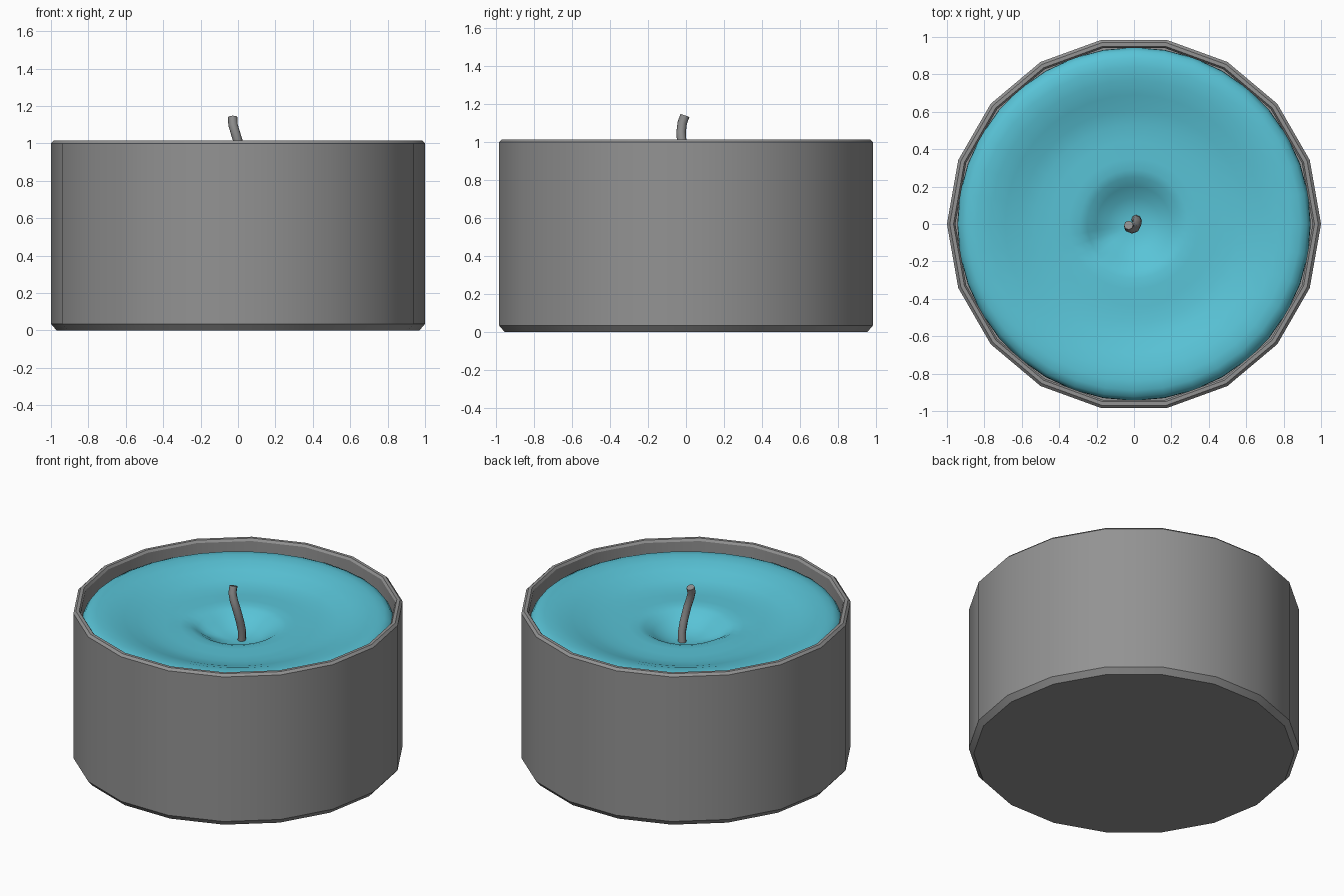
import bpy, bmesh, math
from mathutils import Vector

if "Cube" in bpy.data.objects:
    bpy.data.objects.remove(bpy.data.objects["Cube"])


def material(name, rgb):
    m = bpy.data.materials.new(name)
    m.diffuse_color = (*rgb, 1)
    m.use_nodes = True
    m.node_tree.nodes["Principled BSDF"].inputs["Base Color"].default_value = m.diffuse_color
    return m


def finish(name, bm, mat, angle):
    bmesh.ops.recalc_face_normals(bm, faces=bm.faces)
    me = bpy.data.meshes.new(name)
    bm.to_mesh(me)
    bm.free()
    ob = bpy.data.objects.new(name, me)
    bpy.context.collection.objects.link(ob)
    me.materials.append(mat)
    bpy.ops.object.select_all(action='DESELECT')
    ob.select_set(True)
    bpy.context.view_layer.objects.active = ob
    bpy.ops.object.shade_smooth_by_angle(angle=math.radians(angle))
    return ob


def skin(rings):
    # join rings of points into a closed skin with capped ends
    bm = bmesh.new()
    vs = [[bm.verts.new(p) for p in ring] for ring in rings]
    n = len(vs[0])
    for a, b in zip(vs, vs[1:]):
        for i in range(n):
            j = (i + 1) % n
            bm.faces.new((a[i], a[j], b[j], b[i]))
    bm.faces.new(vs[0])
    bm.faces.new(vs[-1])
    return bm


def lathe(profile, n, warp=lambda r, a: 0.0):
    rings = []
    for r, z in profile:
        angs = [2 * math.pi * i / n for i in range(n)]
        rings.append([(r * math.cos(a), r * math.sin(a), z + warp(r, a)) for a in angs])
    return skin(rings)


metal = material("cup grey", (0.29, 0.29, 0.29))
wax_blue = material("wax turquoise", (0.10, 0.55, 0.68))
wick_grey = material("wick grey", (0.27, 0.27, 0.27))

# 18-sided metal cup, hollow
cup = [(0.97, 0.0), (1.0, 0.035), (1.0, 1.0), (0.985, 1.015),
       (0.965, 1.015), (0.955, 1.0), (0.955, 0.06)]
finish("cup", lathe(cup, 18), metal, 32)


# Melted wax with a shallow basin and a slightly uneven crater
def uneven(r, a):
    w = math.exp(-((r - 0.22) / 0.07) ** 2)
    notch = math.exp(-((a - math.radians(205)) / 0.35) ** 2)
    basin = math.exp(-((r - 0.58) / 0.14) ** 2)
    return -0.03 * w * notch + 0.008 * basin * math.sin(2 * a + 0.6)


wax = [(0.94, 0.07), (0.945, 0.88), (0.943, 0.915), (0.925, 0.943), (0.89, 0.96),
       (0.84, 0.965), (0.77, 0.957), (0.69, 0.935), (0.61, 0.908), (0.53, 0.892),
       (0.44, 0.885), (0.35, 0.885), (0.29, 0.882), (0.25, 0.87), (0.20, 0.838),
       (0.14, 0.802), (0.08, 0.783), (0.03, 0.778)]
finish("wax", lathe(wax, 36, uneven), wax_blue, 50)

# Bent wick
path = [(0.01, 0.025, 0.76), (0.017, 0.018, 0.84), (0.015, 0.0, 0.91), (0.004, -0.022, 1.0),
        (-0.012, -0.026, 1.05), (-0.027, -0.02, 1.10), (-0.029, -0.006, 1.14)]
path = [Vector(p) for p in path]
rings = []
for i, p in enumerate(path):
    t = (path[min(i + 1, len(path) - 1)] - path[max(i - 1, 0)]).normalized()
    q = Vector((0, 0, 1)).rotation_difference(t)
    rings.append([p + q @ Vector((0.025 * math.cos(k * math.pi / 4),
                                  0.025 * math.sin(k * math.pi / 4), 0)) for k in range(8)])
finish("wick", skin(rings), wick_grey, 50)
